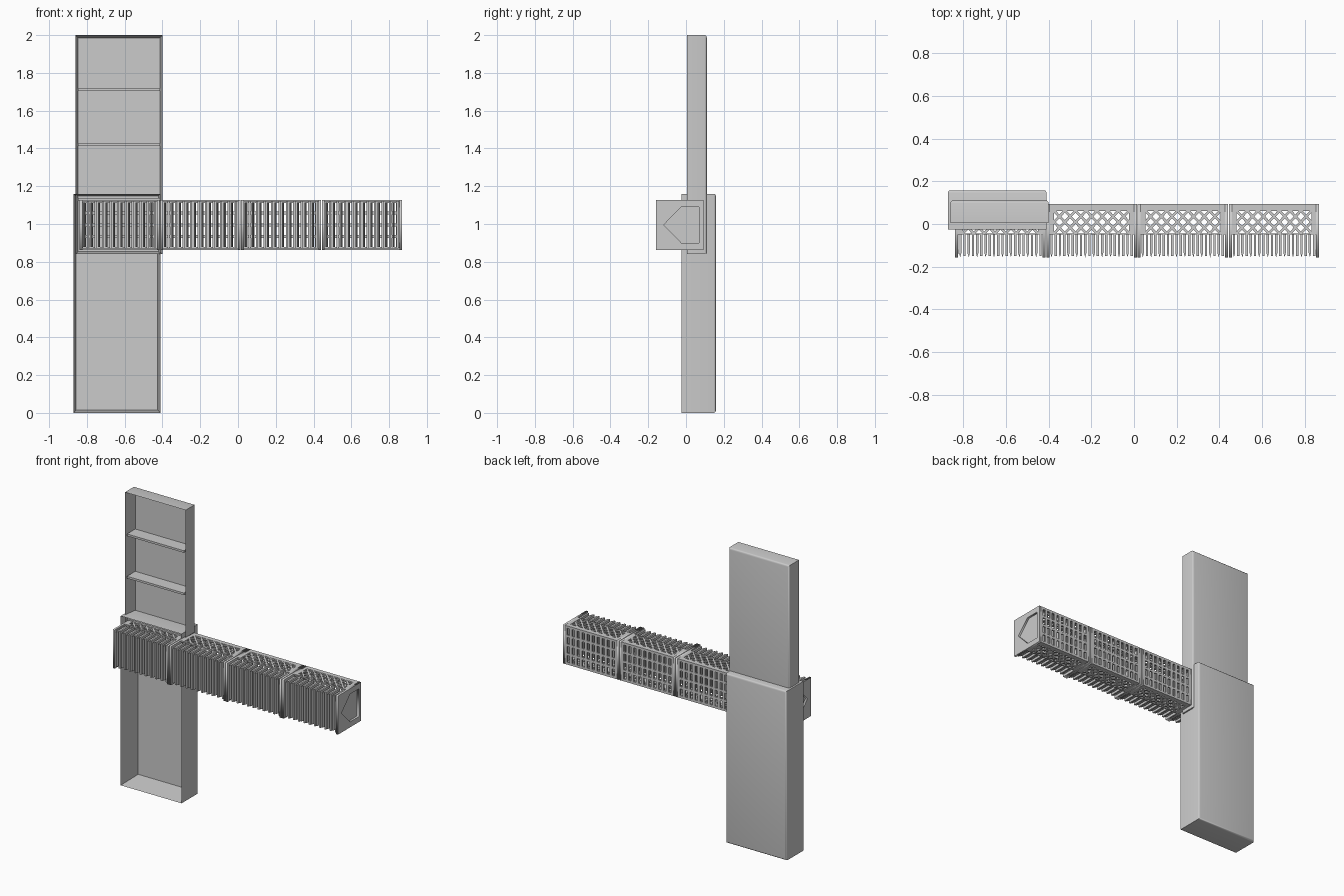
import bpy, bmesh, math
from mathutils import Matrix, Vector

if "Cube" in bpy.data.objects:
    bpy.data.objects.remove(bpy.data.objects["Cube"])


def add_box(bm, x0, x1, y0, y1, z0, z1):
    size = Vector((x1 - x0, y1 - y0, z1 - z0))
    mid = Vector((x0 + x1, y0 + y1, z0 + z1)) / 2
    bmesh.ops.create_cube(bm, size=1, matrix=Matrix.Translation(mid) @ Matrix.Diagonal((*size, 1)))


def add_bar(bm, a, b, z0, z1, width):
    """Flat bar in the xy plane from a to b."""
    d = Vector(b) - Vector(a)
    m = (Matrix.Translation(((a[0] + b[0]) / 2, (a[1] + b[1]) / 2, (z0 + z1) / 2))
         @ Matrix.Rotation(math.atan2(d.y, d.x), 4, 'Z')
         @ Matrix.Diagonal((d.length, width, z1 - z0, 1)))
    bmesh.ops.create_cube(bm, size=1, matrix=m)


def add_prism(bm, outline, z0, z1):
    low = bm.faces.new([bm.verts.new((x, y, z0)) for x, y in outline])
    top = bmesh.ops.extrude_face_region(bm, geom=[low])
    bmesh.ops.translate(bm, vec=(0, 0, z1 - z0),
                        verts=[v for v in top['geom'] if isinstance(v, bmesh.types.BMVert)])


def finish(bm, name):
    bmesh.ops.recalc_face_normals(bm, faces=bm.faces)
    mesh = bpy.data.meshes.new(name)
    bm.to_mesh(mesh)
    bm.free()
    ob = bpy.data.objects.new(name, mesh)
    bpy.context.collection.objects.link(ob)
    return ob


def tray(name, x0, x1, y0, y1, z0, z1, wall, shelves=()):
    """Open-fronted shell with softened back edges, plus optional shelves."""
    bm = bmesh.new()
    add_box(bm, x0, x1, y0, y1, z0, z1)
    front = min(bm.faces, key=lambda f: f.calc_center_median().y)
    bmesh.ops.inset_region(bm, faces=[front], thickness=wall, use_even_offset=True)
    bmesh.ops.translate(bm, verts=front.verts, vec=(0, y1 - y0 - wall, 0))
    back = [e for e in bm.edges if all(abs(v.co.y - y1) < 1e-5 for v in e.verts)]
    bmesh.ops.bevel(bm, geom=back, offset=0.012, segments=3, profile=0.5, affect='EDGES')
    for z in shelves:
        add_box(bm, x0 + wall, x1 - wall, y0 + 0.002, y1 - wall, z - 0.007, z + 0.007)
    ob = finish(bm, name)
    bpy.ops.object.select_all(action='DESELECT')
    ob.select_set(True)
    bpy.context.view_layer.objects.active = ob
    bpy.ops.object.shade_smooth_by_angle(angle=math.radians(35))


# Two sliding trays
tray("upper_tray", -0.86, -0.40, 0.005, 0.11, 0.84, 2.0, 0.014, (1.13, 1.42, 1.71))
tray("lower_tray", -0.872, -0.41, -0.025, 0.158, 0.0, 1.16, 0.015)

# Beam dimensions
Y0, YF, YB = -0.158, -0.05, 0.093
Z0, Z1 = 0.863, 1.128
START, PITCH, PLATE, SKIN = -0.84, 0.4275, 0.014, 0.01


def end_plate(name, x):
    """Rectangular plate with a pentagonal opening."""
    cu = bpy.data.curves.new(name, 'CURVE')
    cu.dimensions, cu.fill_mode, cu.extrude = '2D', 'BOTH', PLATE / 2
    zm = (Z0 + Z1) / 2
    for pts in ([(Y0, Z0), (YB, Z0), (YB, Z1), (Y0, Z1)],
                [(-0.118, zm), (-0.025, zm - 0.095), (0.068, zm - 0.095),
                 (0.068, zm + 0.095), (-0.025, zm + 0.095)]):
        sp = cu.splines.new('POLY')
        sp.points.add(len(pts) - 1)
        for p, (y, z) in zip(sp.points, pts):
            p.co = (y, z, 0, 1)
        sp.use_cyclic_u = True
    ob = bpy.data.objects.new(name, cu)
    ob.rotation_euler = (math.pi / 2, 0, math.pi / 2)
    ob.location.x = x
    bpy.context.collection.objects.link(ob)


def lattice(bm, x0, x1, z0, z1):
    """Horizontal skin: solid rims around a two-row field of crosses."""
    rows, cols = 2, 7
    ya, yb, xa, xb = YF + 0.006, 0.062, x0 + 0.022, x1 - 0.022
    add_box(bm, x0, x1, YF, ya, z0, z1)
    add_box(bm, x0, x1, yb, YB, z0, z1)
    add_box(bm, x0, xa, ya, yb, z0, z1)
    add_box(bm, xb, x1, ya, yb, z0, z1)
    w, h = (xb - xa) / cols, (yb - ya) / rows
    for i in range(cols):
        for j in range(rows):
            a, b = xa + i * w, ya + j * h
            add_bar(bm, (a, b), (a + w, b + h), z0 + 0.001, z1 - 0.001, 0.012)
            add_bar(bm, (a, b + h), (a + w, b), z0 + 0.001, z1 - 0.001, 0.012)


# Four identical finned modules
for k in range(4):
    left = START + k * PITCH + 0.002
    right = START + (k + 1) * PITCH - 0.002
    end_plate(f"module_{k + 1}_left_plate", left + PLATE / 2)
    end_plate(f"module_{k + 1}_right_plate", right - PLATE / 2)
    a, b = left + PLATE, right - PLATE

    bm = bmesh.new()
    lattice(bm, a, b, Z0, Z0 + SKIN)
    lattice(bm, a, b, Z1 - SKIN, Z1)
    finish(bm, f"module_{k + 1}_lattice_skins")

    # Back wall with a grid of upright slots
    bm = bmesh.new()
    cols, rows, post, rail = 10, 4, 0.018, 0.016
    px, pz = (b - a - post) / cols, (Z1 - Z0 - rail) / rows
    for i in range(cols + 1):
        x = a + i * px
        add_box(bm, x, x + post, YB - SKIN, YB, Z0, Z1)
    for j in range(rows + 1):
        z = Z0 + j * pz
        for i in range(cols):
            add_box(bm, a + i * px + post, a + (i + 1) * px, YB - SKIN, YB, z, z + rail)
    finish(bm, f"module_{k + 1}_slotted_back")

    # Front cooling fins, alternately square and pointed
    bm = bmesh.new()
    count = 20
    for i in range(count):
        x, t = a + (i + 0.5) * (b - a) / count, 0.0055
        if i % 2:
            add_box(bm, x - t, x + t, Y0 + 0.008, YF, Z0 + 0.006, Z1 - 0.006)
        else:
            add_prism(bm, [(x - t, YF), (x - t, Y0 + 0.022), (x, Y0 + 0.002),
                           (x + t, Y0 + 0.022), (x + t, YF)], Z0 + 0.014, Z1 - 0.014)
    finish(bm, f"module_{k + 1}_fins")

# Blank panels behind the openings at both ends of the beam
bm = bmesh.new()
for x in (START + 0.002 + PLATE, START + 4 * PITCH - 0.002 - PLATE - 0.004):
    add_box(bm, x, x + 0.004, Y0 + 0.02, YB - SKIN, Z0 + SKIN, Z1 - SKIN)
finish(bm, "end_blanks")

# Turn the curve plates into meshes
bpy.ops.object.select_all(action='DESELECT')
for ob in list(bpy.data.objects):
    if ob.type == 'CURVE':
        ob.select_set(True)
        bpy.context.view_layer.objects.active = ob
bpy.ops.object.convert(target='MESH')
